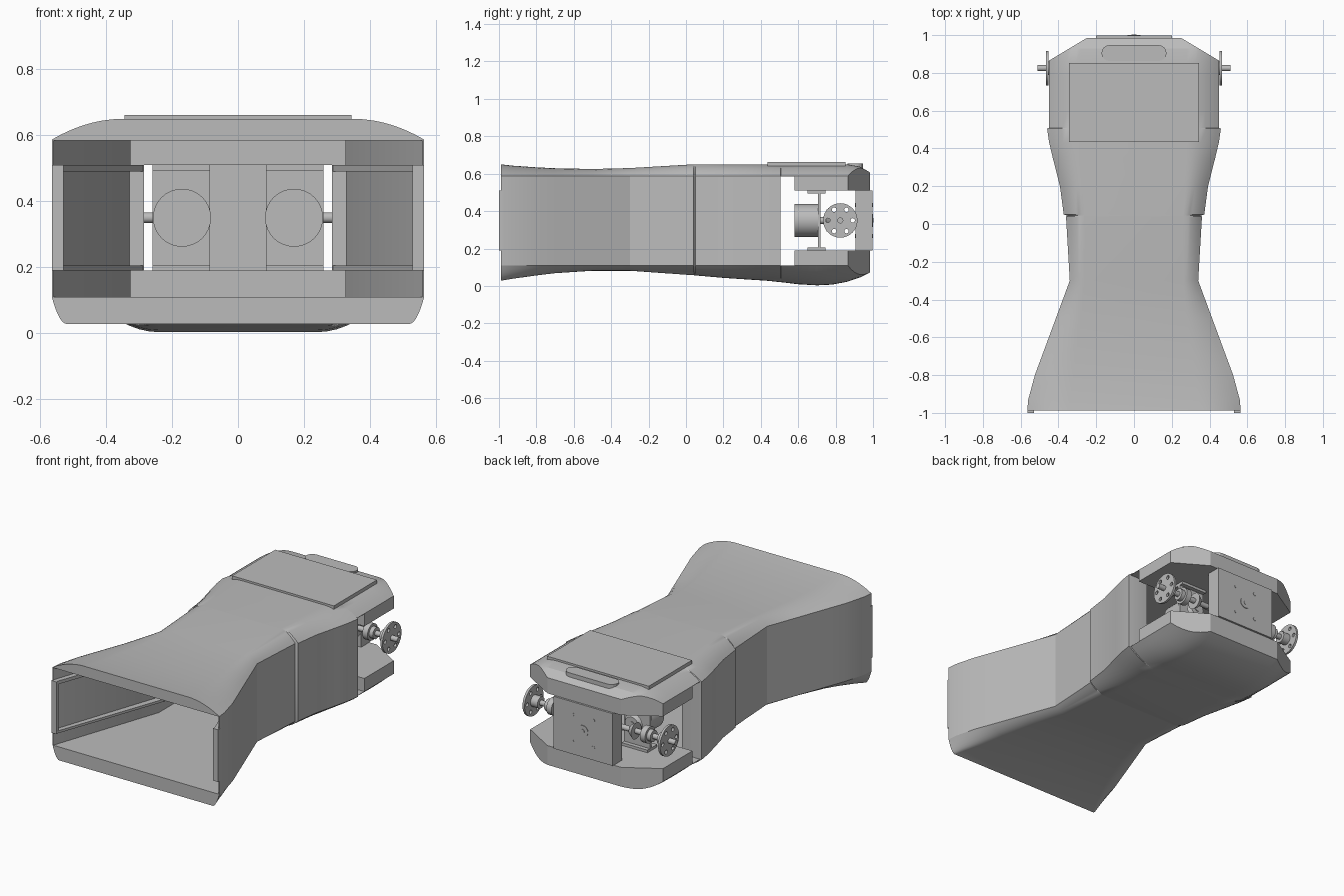
import bpy, bmesh, math
from mathutils import Vector

cube = bpy.data.objects.get("Cube")
if cube:
    bpy.data.objects.remove(cube, do_unlink=True)

grey = bpy.data.materials.new("plain grey")
grey.use_nodes = True
grey.diffuse_color = (0.5, 0.5, 0.5, 1)
grey.node_tree.nodes["Principled BSDF"].inputs["Base Color"].default_value = (0.5, 0.5, 0.5, 1)


def activate(ob):
    bpy.ops.object.select_all(action='DESELECT')
    ob.select_set(True)
    bpy.context.view_layer.objects.active = ob


def smooth(ob, degrees=30):
    activate(ob)
    bpy.ops.object.shade_smooth_by_angle(angle=math.radians(degrees))


def finish(name, bm):
    bmesh.ops.recalc_face_normals(bm, faces=bm.faces)
    mesh = bpy.data.meshes.new(name)
    bm.to_mesh(mesh)
    bm.free()
    ob = bpy.data.objects.new(name, mesh)
    bpy.context.collection.objects.link(ob)
    mesh.materials.append(grey)
    return ob


def prism(name, plan, z0, z1):
    """Plan outline extruded upward."""
    bm = bmesh.new()
    face = bm.faces.new([bm.verts.new((x, y, z0)) for x, y in plan])
    up = bmesh.ops.extrude_face_region(bm, geom=[face])["geom"]
    bmesh.ops.translate(bm, vec=(0, 0, z1 - z0),
                        verts=[g for g in up if isinstance(g, bmesh.types.BMVert)])
    return finish(name, bm)


def box(name, x0, x1, y0, y1, z0, z1):
    return prism(name, [(x0, y0), (x1, y0), (x1, y1), (x0, y1)], z0, z1)


def rod(name, axis, start, end, a, z, r, r2=None, sides=32):
    """Round part along x or y; a is the position on the other flat axis."""
    bm = bmesh.new()
    bmesh.ops.create_cone(bm, cap_ends=True, segments=sides, radius1=r,
                          radius2=r if r2 is None else r2, depth=end - start)
    mid = (start + end) / 2
    for v in bm.verts:
        x, y, h = v.co
        v.co = (mid + h, a + x, z + y) if axis == 'X' else (a + x, mid + h, z + y)
    ob = finish(name, bm)
    smooth(ob)
    return ob


def cut(ob, cutters):
    for c in cutters:
        mod = ob.modifiers.new("cut", 'BOOLEAN')
        mod.operation, mod.solver, mod.object = 'DIFFERENCE', 'EXACT', c
        activate(ob)
        bpy.ops.object.modifier_apply(modifier=mod.name)
        bpy.data.objects.remove(c, do_unlink=True)


# Outer shell stations: y, half width, flat top, flat bottom, top z, bottom z
SIDE_TOP, SIDE_LOW, STEPS = 0.587, 0.11, 7
stations = [
    (-0.988, .565, .35, .52, .65, .028), (-0.93, .56, .34, .49, .643, .038),
    (-0.8, .525, .32, .43, .634, .056), (-0.7, .488, .31, .39, .629, .068),
    (-0.5, .414, .28, .32, .625, .081), (-0.3, .34, .26, .26, .63, .081),
    (0.04, .36, .26, .26, .65, .057), (0.044, .352, .26, .26, .65, .057),
    (0.05, .372, .26, .26, .65, .056), (0.2, .392, .27, .25, .65, .043),
    (0.35, .43, .28, .24, .65, .033), (0.43, .449, .28, .24, .65, .028),
    (0.505, .46, .28, .24, .65, .02), (0.508, .45, .28, .24, .65, .02),
    (0.6, .45, .28, .24, .65, .009), (0.7, .45, .28, .24, .65, .003),
    (0.78, .45, .28, .24, .65, .007), (0.86, .45, .28, .24, .65, .022),
    (0.93, .45, .28, .24, .638, .045), (0.985, .45, .28, .24, .606, .072)]


def section(w, ft, fb, zt, zb):
    ts = [i / STEPS for i in range(STEPS + 1)]
    right = [(ft + (w - ft) * t, zt + (SIDE_TOP - zt) * t * t) for t in ts]
    right += [(fb + (w - fb) * t, zb + (SIDE_LOW - zb) * t * t) for t in reversed(ts)]
    return right + [(-x, z) for x, z in reversed(right)]


bm = bmesh.new()
rings = [[bm.verts.new((x, y, z)) for x, z in section(*rest)] for y, *rest in stations]
n = len(rings[0])
for a, b in zip(rings, rings[1:]):
    for i in range(n):
        j = (i + 1) % n
        bm.faces.new((a[i], a[j], b[j], b[i]))
bm.faces.new(rings[0])
bm.faces.new(rings[-1])
# Chamfered rear corners
for s in (-1, 1):
    res = bmesh.ops.bisect_plane(bm, geom=bm.verts[:] + bm.edges[:] + bm.faces[:],
                                 plane_co=Vector((s * 0.45, 0.865, 0)),
                                 plane_no=Vector((s * 0.12, 0.2, 0)), clear_outer=True)
    rim = [g for g in res["geom_cut"] if isinstance(g, bmesh.types.BMEdge)]
    bmesh.ops.holes_fill(bm, edges=rim, sides=0)
body = finish("body_shell", bm)

# Flared duct, side openings and rear bay
duct = prism("duct_cutter", [(-.568, -1.01), (-.326, -.3), (-.326, .58),
                             (.326, .58), (.326, -.3), (.568, -1.01)], SIDE_LOW, 0.585)
side_gap = box("gap_cutter", -1, 1, 0.506, 0.58, SIDE_LOW, 0.585)
bay = box("bay_cutter", -1, 1, 0.57, 1.1, 0.19, 0.51)
cut(body, [duct, side_gap, bay])
smooth(body, 20)

# Lid, grip and rear plate
box("top_lid", -0.345, 0.345, 0.435, 0.853, 0.63, 0.662)
grip = []
for cx, start in ((0.13, -90), (-0.13, 90)):
    for k in range(9):
        a = math.radians(start + k * 22.5)
        grip.append((cx + 0.042 * math.cos(a), 0.905 + 0.042 * math.sin(a)))
prism("grip_pad", grip, 0.61, 0.654)
box("rear_plate", -0.2, 0.2, 0.907, 0.997, 0.19, 0.51)
rod("rear_hub", 'Y', 0.99, 1.0, 0, 0.35, 0.035)
rod("rear_hub_centre", 'Y', 0.995, 1.002, 0, 0.35, 0.012)
for x in (-0.07, 0.07):
    for z in (0.267, 0.433):
        rod("rear_screw", 'Y', 0.904, 0.999, x, z, 0.01, sides=16)

for s, side in ((-1, "right"), (1, "left")):
    def sbox(name, x0, x1, *rest):
        return box(side + name, *sorted((s * x0, s * x1)), *rest)

    def srod(name, x0, x1, r, r2=None):
        if s < 0 and r2 is not None:
            r, r2 = r2, r
        return rod(side + name, 'X', *sorted((s * x0, s * x1)), 0.825, 0.35, r, r2)

    # Framed panel on the duct wall
    for z0, z1 in ((0.19, 0.205), (0.49, 0.51)):
        prism(side + "_panel_rail", [(s * x, y) for x, y in
              ((.562, -.985), (.53, -.985), (.285, -.3), (.33, -.3))], z0, z1)
    sbox("_panel_front_lip", 0.53, 0.565, -1.0, -0.98, 0.19, 0.51)
    sbox("_panel_back_lip", 0.285, 0.33, -0.31, -0.29, 0.19, 0.51)

    # Motor with bracket
    rod(side + "_motor", 'Y', 0.58, 0.705, s * 0.17, 0.35, 0.088)
    sbox("_motor_bracket", 0.085, 0.26, 0.705, 0.72, 0.19, 0.51)
    for z0, z1 in ((0.19, 0.206), (0.494, 0.51)):
        sbox("_bracket_foot", 0.085, 0.26, 0.65, 0.745, z0, z1)
    rod(side + "_motor_shaft", 'Y', 0.72, 0.775, s * 0.17, 0.35, 0.018)
    rod(side + "_crown_gear", 'Y', 0.75, 0.77, s * 0.17, 0.35, 0.06, 0.045)

    # Axle with gear, bearing and collar
    srod("_axle", 0.14, 0.512, 0.016)
    srod("_axle_gear", 0.21, 0.24, 0.03, 0.05)
    srod("_bearing", 0.30, 0.335, 0.05)
    srod("_bearing_rim", 0.335, 0.36, 0.035)
    srod("_collar", 0.405, 0.455, 0.035)

    # Drilled hub disc
    disc = srod("_hub_disc", 0.452, 0.466, 0.092)
    holes = []
    for k in range(6):
        a = math.radians(60 * k)
        holes.append(rod("hole_cutter", 'X', *sorted((s * 0.4, s * 0.5)),
                         0.825 + 0.066 * math.cos(a), 0.35 + 0.066 * math.sin(a), 0.012, sides=16))
    cut(disc, holes)
    smooth(disc)
